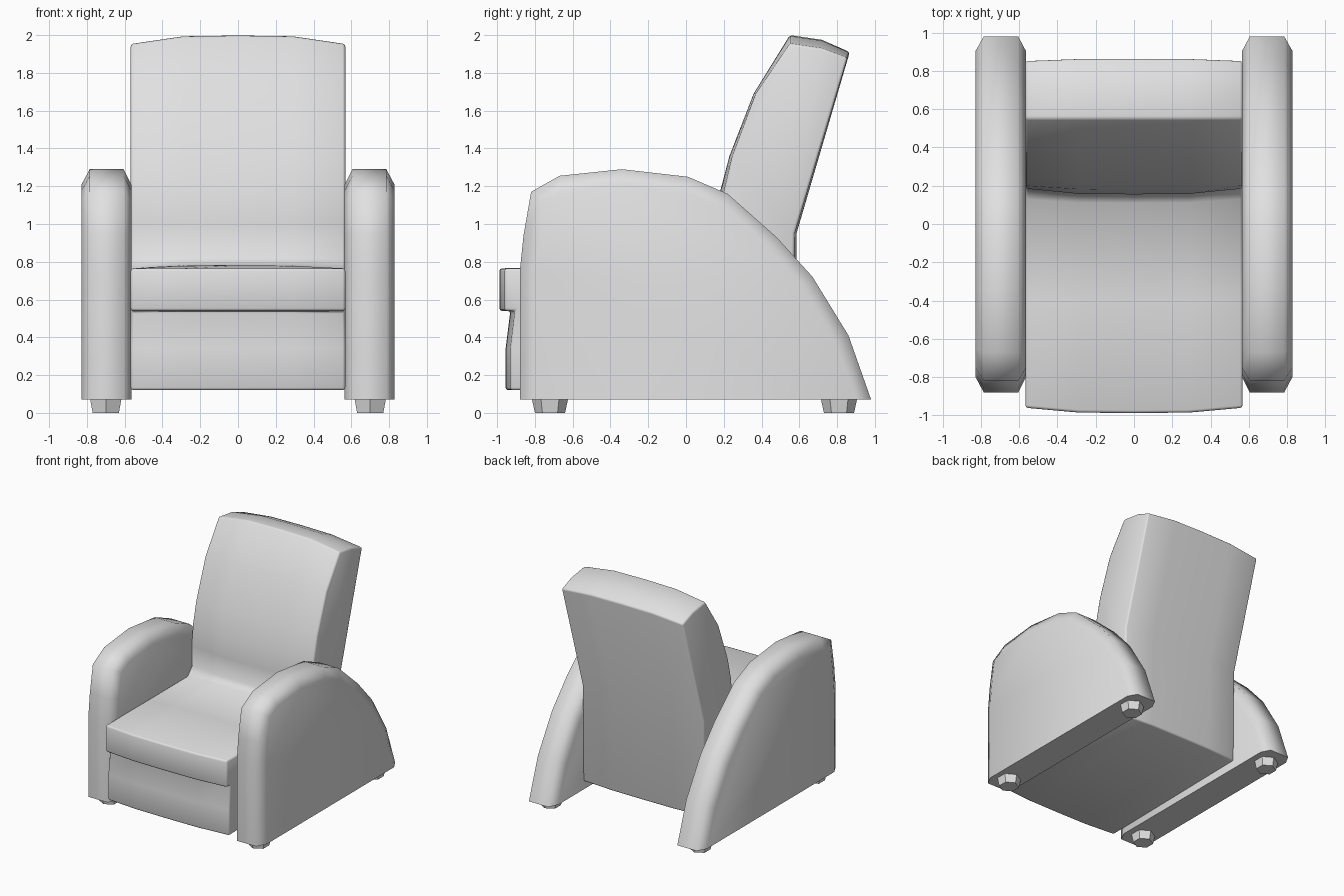
import bpy, bmesh, math
from mathutils import Vector, Matrix

cube = bpy.data.objects.get("Cube")
if cube:
    bpy.data.objects.remove(cube, do_unlink=True)

grey = bpy.data.materials.new("light grey upholstery")
grey.use_nodes = True
grey.diffuse_color = (0.75, 0.75, 0.75, 1)
grey.node_tree.nodes["Principled BSDF"].inputs["Base Color"].default_value = grey.diffuse_color


def finish(bm, name, angle, mirror=False):
    bmesh.ops.recalc_face_normals(bm, faces=bm.faces)
    mesh = bpy.data.meshes.new(name)
    bm.to_mesh(mesh)
    bm.free()
    mesh.materials.append(grey)
    obj = bpy.data.objects.new(name, mesh)
    bpy.context.collection.objects.link(obj)
    bpy.ops.object.select_all(action='DESELECT')
    obj.select_set(True)
    bpy.context.view_layer.objects.active = obj
    bpy.ops.object.shade_smooth_by_angle(angle=math.radians(angle))
    if mirror:
        obj.modifiers.new("other side", 'MIRROR')
    return obj


def loft(sections):
    """Skin a list of (x, outline) cross-sections and cap both ends."""
    bm = bmesh.new()
    rings = [[bm.verts.new((x, y, z)) for y, z in pts] for x, pts in sections]
    for a, b in zip(rings, rings[1:]):
        for i in range(len(a)):
            j = (i + 1) % len(a)
            bm.faces.new((a[i], a[j], b[j], b[i]))
    for ring in (rings[0], rings[-1]):
        bm.faces.new(ring)
    bmesh.ops.recalc_face_normals(bm, faces=bm.faces)
    return bm


# Armrests: domed side outline with chamfered rims, mirrored
arm = [(-.88, .07), (-.88, .75), (-.86, .94), (-.82, 1.17), (-.67, 1.255),
       (-.34, 1.29), (.01, 1.25), (.22, 1.16), (.48, .93), (.67, .72),
       (.86, .41), (.98, .07)]


def inset(pts, d):
    out = []
    for i, (y, z) in enumerate(pts):
        a, b = pts[max(i - 1, 0)], pts[min(i + 1, len(pts) - 1)]
        t = Vector((b[0] - a[0], b[1] - a[1])).normalized()
        end = i in (0, len(pts) - 1)
        out.append((y + t.y * d, z if end else z - t.x * d))
    return out


rim = inset(arm, .08)
bm = loft([(.565, rim), (.605, arm), (.785, arm), (.828, rim)])
finish(bm, "armrests", 65, mirror=True)

# Body: side outline as (y, z, bulge y, bulge z), bulging towards the middle
body = [
    (-.93, .12, -.025, 0), (-.93, .34, -.025, 0), (-.905, .54, -.025, 0),  # footrest
    (-.96, .54, -.028, 0), (-.96, .765, -.028, 0),                         # seat front
    (-.4, .765, 0, .015), (.13, .765, -.02, .02), (.19, .83, -.03, 0),     # seat top
    (.185, 1.0, -.03, 0), (.2, 1.17, -.02, 0), (.245, 1.36, -.015, 0),     # backrest
    (.37, 1.69, -.012, 0), (.55, 1.955, 0, .045), (.72, 1.93, 0, .045),
    (.855, 1.88, .012, .03), (.575, .95, .01, 0), (.565, .14, .02, 0)]
half = .568
sections = []
for x, f in ((-half, 0), (-.29, .9), (0, 1), (.29, .9), (half, 0)):
    sections.append((x, [(y + f * dy, z + f * dz) for y, z, dy, dz in body]))
bm = loft(sections)
sharp = [e for e in bm.edges if e.calc_face_angle(0) > math.radians(50)]
bmesh.ops.bevel(bm, geom=sharp, offset=.014, segments=2, profile=.5,
                affect='EDGES', clamp_overlap=True)
finish(bm, "seat_and_backrest", 50)

# Feet: tapered six-sided blocks, mirrored
bm = bmesh.new()
for y in (-.72, .81):
    place = Matrix.Translation((.7, y, .04)) @ Matrix.Rotation(math.pi / 2, 4, 'Z')
    made = bmesh.ops.create_cone(bm, cap_ends=True, segments=6, radius1=.08,
                                 radius2=.097, depth=.08)["verts"]
    tip = max(made, key=lambda v: abs(v.co.y))
    if abs(tip.co.y) < abs(max(made, key=lambda v: abs(v.co.x)).co.x):
        bmesh.ops.transform(bm, matrix=place, verts=made)
    else:
        bmesh.ops.translate(bm, vec=place.translation, verts=made)
finish(bm, "feet", 30, mirror=True)
